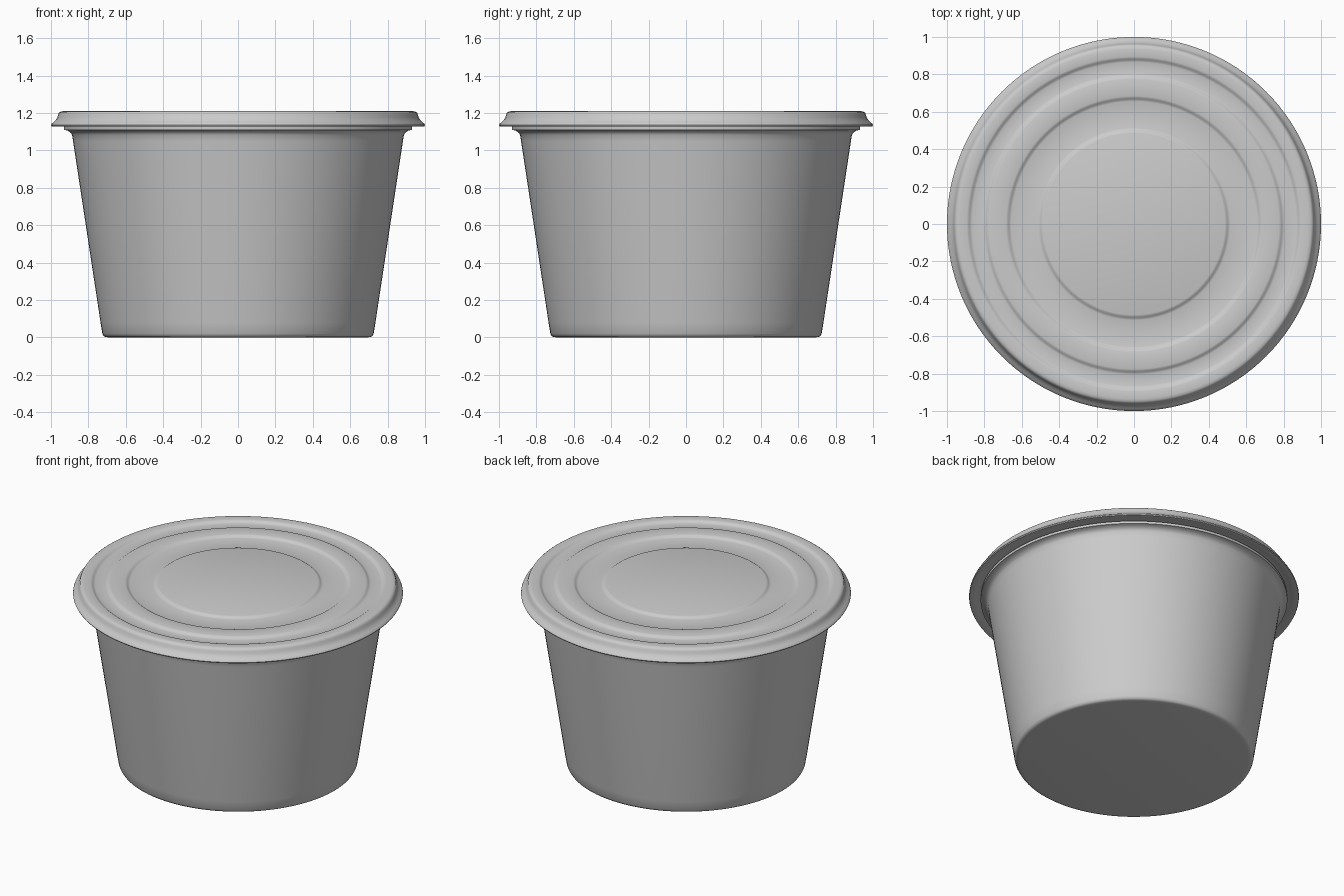
import bpy, bmesh, math

if "Cube" in bpy.data.objects:
    bpy.data.objects.remove(bpy.data.objects["Cube"])

SEGMENTS = 128

plastic = bpy.data.materials.new("grey plastic")
plastic.diffuse_color = (0.6, 0.6, 0.6, 1)
plastic.use_nodes = True
plastic.node_tree.nodes["Principled BSDF"].inputs["Base Color"].default_value = plastic.diffuse_color


def lathe(name, profile):
    """Revolve an (r, z) profile, from axis to axis, around z."""
    bm = bmesh.new()
    verts = [bm.verts.new((r, 0, z)) for r, z in profile]
    edges = [bm.edges.new(pair) for pair in zip(verts, verts[1:])]
    bmesh.ops.spin(bm, geom=verts + edges, cent=(0, 0, 0), axis=(0, 0, 1),
                   angle=2 * math.pi, steps=SEGMENTS, use_duplicate=False)
    bmesh.ops.remove_doubles(bm, verts=bm.verts, dist=0.0003)
    bmesh.ops.recalc_face_normals(bm, faces=bm.faces)
    mesh = bpy.data.meshes.new(name)
    bm.to_mesh(mesh)
    bm.free()
    obj = bpy.data.objects.new(name, mesh)
    bpy.context.collection.objects.link(obj)
    mesh.materials.append(plastic)
    bpy.ops.object.select_all(action='DESELECT')
    obj.select_set(True)
    bpy.context.view_layer.objects.active = obj
    bpy.ops.object.shade_smooth_by_angle(angle=math.radians(40))
    return obj


# Tapered cup: floor, rounded foot, wall, flared lip, then the inside
lathe("cup", [
    (0, 0), (0.69, 0), (0.708, 0.002), (0.718, 0.007), (0.725, 0.02),
    (0.735, 0.08), (0.882, 1.05), (0.887, 1.083), (0.895, 1.095), (0.91, 1.106),
    (0.93, 1.11), (0.93, 1.127), (0.89, 1.127), (0.87, 1.09),
    (0.71, 0.03), (0.70, 0.02), (0, 0.02)])

# Lid top: rounded border, then soft steps alternating down and up
TOP, LOW, HALF = 1.21, 1.196, 0.014
lid = [(0, TOP)]
level, other = TOP, LOW
for radius in (0.50, 0.67, 0.79, 0.88):
    for t in (-1, -0.5, 0, 0.5, 1):
        blend = 0.5 + 0.5 * math.sin(t * math.pi / 2)
        lid.append((radius + t * HALF, level + (other - level) * blend))
    level, other = other, level

# Lid border, flared skirt and hollow underside
lid += [(0.935, 1.21), (0.948, 1.208), (0.957, 1.202), (0.962, 1.19),
        (0.967, 1.175), (0.974, 1.163), (0.987, 1.15), (0.997, 1.142),
        (1.0, 1.135), (0.997, 1.129), (0.985, 1.128), (0.955, 1.135),
        (0.935, 1.14), (0.88, 1.14), (0.87, 1.18), (0, 1.18)]
lathe("lid", lid)
